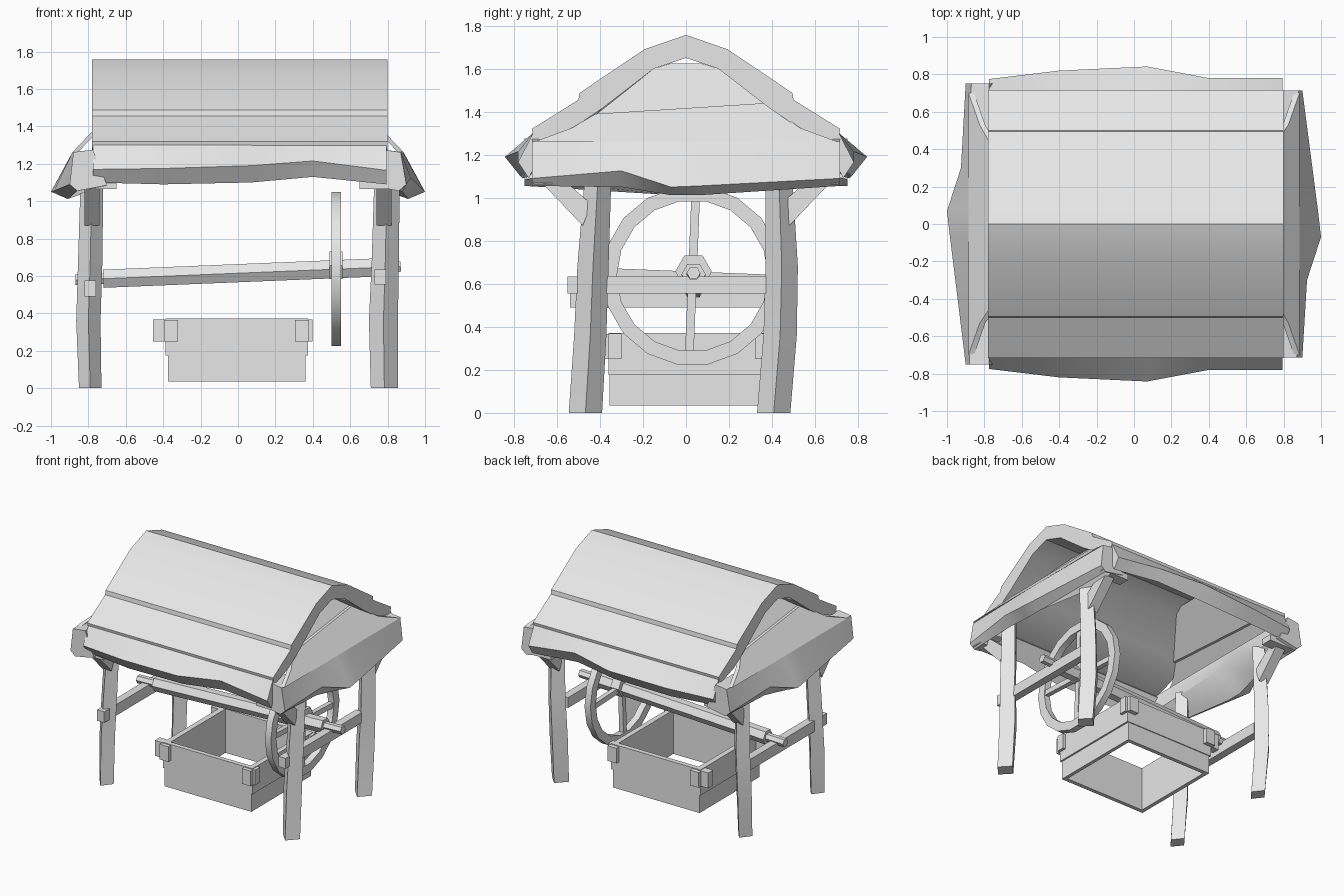
import bpy, bmesh, math
from mathutils import Vector, Matrix

if "Cube" in bpy.data.objects:
    bpy.data.objects.remove(bpy.data.objects["Cube"])

wood = bpy.data.materials.new("plain_grey")
wood.diffuse_color = (0.8, 0.8, 0.8, 1)
wood.use_nodes = True
wood.node_tree.nodes["Principled BSDF"].inputs["Base Color"].default_value = wood.diffuse_color


def finish(name, bm):
    bmesh.ops.remove_doubles(bm, verts=bm.verts, dist=1e-5)
    bmesh.ops.recalc_face_normals(bm, faces=bm.faces)
    me = bpy.data.meshes.new(name)
    bm.to_mesh(me)
    bm.free()
    me.materials.append(wood)
    ob = bpy.data.objects.new(name, me)
    bpy.context.collection.objects.link(ob)
    bpy.ops.object.select_all(action='DESELECT')
    ob.select_set(True)
    bpy.context.view_layer.objects.active = ob
    bpy.ops.object.shade_smooth_by_angle(angle=math.radians(32))
    return ob


def loft(name, rings, caps=True, closed=False):
    """Skin a list of equal-length rings of points."""
    bm = bmesh.new()
    vs = [[bm.verts.new(p) for p in r] for r in rings]
    n = len(vs[0])
    for k in range(len(vs) if closed else len(vs) - 1):
        a, b = vs[k], vs[(k + 1) % len(vs)]
        for i in range(n):
            j = (i + 1) % n
            bm.faces.new((a[i], a[j], b[j], b[i]))
    if caps and not closed:
        bm.faces.new(vs[0])
        bm.faces.new(vs[-1])
    return finish(name, bm)


def rect(z, x0, x1, y0, y1):
    return [(x0, y0, z), (x1, y0, z), (x1, y1, z), (x0, y1, z)]


def diamond(z, x0, x1, y0, y1):
    xm, ym = (x0 + x1) / 2, (y0 + y1) / 2
    return [(x0, ym, z), (xm, y0, z), (x1, ym, z), (xm, y1, z)]


def box(name, x0, x1, y0, y1, z0, z1):
    return loft(name, [rect(z0, x0, x1, y0, y1), rect(z1, x0, x1, y0, y1)])


def rod(name, a, b, radius, sides=6):
    a, b = Vector(a), Vector(b)
    q = (b - a).to_track_quat('Z', 'Y')
    ring = [q @ Vector((radius * math.cos(t), radius * math.sin(t), 0))
            for t in (2 * math.pi * i / sides for i in range(sides))]
    return loft(name, [[a + v for v in ring], [b + v for v in ring]])


# four crooked legs standing cornerwise: heights, then x and y spans
LEG_Z = (0, 0.36, 0.68, 1.16)
LEG_X = {"left": ((-.85, -.73), (-.865, -.735), (-.855, -.725), (-.84, -.72)),
         "right": ((.71, .855), (.70, .855), (.715, .86), (.73, .865))}
LEG_Y = {"front": ((-.545, -.39), (-.52, -.37), (-.505, -.36), (-.465, -.345)),
         "back": ((.33, .485), (.36, .515), (.37, .52), (.37, .49))}
for sx, xs in LEG_X.items():
    for sy, ys in LEG_Y.items():
        loft(f"{sy}_{sx}_leg", [diamond(z, *x, *y) for z, x, y in zip(LEG_Z, xs, ys)])

# diagonal braces and corner blocks under the eaves
for sx in (-1, 1):
    for sy in (-1, 1):
        x0, x1 = sorted((sx * .74, sx * .82))
        prof = [(.44, .97), (.61, 1.12), (.68, 1.08), (.48, .87)]
        loft("eave_brace", [[(x, sy * y, z) for y, z in prof] for x in (x0, x1)])
        x0, x1 = sorted((sx * .65, sx * .88))
        y0, y1 = sorted((sy * .62, sy * .71))
        box("corner_block", x0, x1, y0, y1, 1.065, 1.11)

# side rails whose ends poke through the front legs
box("left_rail", -.82, -.76, -.54, .40, .49, .575)
box("right_rail", .73, .79, -.55, .39, .555, .635)

# winding axle with thin end pegs
AY = .035
def axle_z(x):
    return .615 + .041 * x
rod("axle", (-.72, AY, axle_z(-.72)), (.72, AY, axle_z(.72)), .056)
rod("axle_peg", (-.87, AY, axle_z(-.87)), (.87, AY, axle_z(.87)), .032)

# crank wheel: rim, hub and four spokes
WX, WZ, N = .525, .637, 18
rings = []
for i in range(N):
    t = 2 * math.pi * i / N
    rings.append([(WX + dx, AY - .005 + r * math.cos(t), WZ + r * math.sin(t))
                  for dx, r in ((-.025, .352), (.025, .352), (.025, .418), (-.025, .418))])
loft("wheel_rim", rings, closed=True)
rod("wheel_hub", (WX - .035, AY, WZ + .02), (WX + .035, AY, WZ + .02), .085)
for k in range(4):
    m = Matrix.Translation((WX, AY - .005, WZ)) @ Matrix.Rotation(k * math.pi / 2 - .04, 4, 'X')
    ob = box("wheel_spoke", -.018, .018, -.02, .02, .04, .37)
    ob.data.transform(m)


# open bottomless basin made of two board courses
IN = (-.345, .335, -.325, .34)
def frame(name, x0, x1, y0, y1, z0, z1):
    loft(name, [rect(z0, x0, x1, y0, y1), rect(z1, x0, x1, y0, y1),
                rect(z1, *IN), rect(z0, *IN)], closed=True)
frame("basin_lower_boards", -.375, .362, -.355, .37, .035, .175)
frame("basin_upper_boards", -.387, .375, -.36, .377, .175, .372)
for sx, cx in ((-1, -.395), (1, .38)):
    for sy, cy in ((-1, -.36), (1, .38)):
        out = .06 if sx < 0 else .018
        x0, x1 = sorted((cx + sx * out, cx - sx * .03))
        y0, y1 = sorted((cy, cy - sy * .06))
        box("basin_side_clamp", x0, x1, y0, y1, .25, .368)
        x0, x1 = sorted((cx, cx - sx * .075))
        y0, y1 = sorted((cy + sy * .03, cy - sy * .03))
        box("basin_end_clamp", x0, x1, y0, y1, .25, .366)

# arched roof shell with stepped courses
half_out = [(.71, 1.285), (.717, 1.32), (.50, 1.455), (.495, 1.487), (.193, 1.69)]
half_in = [(.15, 1.60), (.39, 1.415), (.53, 1.32), (.68, 1.27)]
outer = half_out + [(0, 1.757)] + [(-y, z) for y, z in reversed(half_out)]
inner = list(reversed(half_in)) + [(0, 1.65)] + [(-y, z) for y, z in half_in]
bm = bmesh.new()
strips = [[[bm.verts.new((x, y, z)) for y, z in p] for p in (outer, inner)]
          for x in (-.78, .80)]
(oa, ia), (ob_, ib) = strips
for a, b in ((oa, ob_), (ia, ib)):
    for i in range(len(a) - 1):
        bm.faces.new((a[i], a[i + 1], b[i + 1], b[i]))
for o, n in strips:
    # end faces: match each outer point with an inner one
    pair = [0, 0, 1, 2, 3, 4, 5, 6, 7, 8, 8]
    for i in range(len(o) - 1):
        p, q = pair[i], pair[i + 1]
        bm.faces.new([o[i], o[i + 1]] + [n[k] for k in range(q, p - 1, -1)])
for k in (0, -1):
    bm.faces.new((oa[k], ob_[k], ib[k], ia[k]))
finish("roof_shell", bm)

# drooping eaves: x, outer edge (y, z), underside (y, z)
EAVE = ((-.775, .775, 1.17, .72, 1.10), (-.4, .82, 1.175, .76, 1.09),
        (.07, .842, 1.19, .77, 1.10), (.4, .78, 1.215, .74, 1.13),
        (.795, .78, 1.165, .73, 1.09))
for s, nm in ((-1, "front_eave"), (1, "back_eave")):
    loft(nm, [[(x, s * .712, 1.30), (x, s * oy, oz), (x, s * uy, uz), (x, s * .66, 1.25)]
              for x, oy, oz, uy, uz in EAVE])

# drooping gable skirts: y, top x, outer (x, z), underside (x, z), inner (x, z)
SKIRT = ((-1, .87, .90, 1.09, .86, 1.055, .70, 1.085), (-.30, .88, .925, 1.125, .88, 1.05, .79, 1.19),
         (-.07, .885, 1.0, 1.05, .91, 1.012, .79, 1.19), (.06, .885, .985, 1.055, .91, 1.012, .79, 1.19),
         (1, .88, .90, 1.09, .86, 1.055, .70, 1.085))
for s, nm, end in ((1, "right", .715), (-1, "left", .75)):
    rings = []
    for y, tx, ox, oz, ux, uz, nx, nz in SKIRT:
        y = max(-end, min(end, y))
        prof = ((tx, 1.262), (ox, oz), (ux, uz), (nx, nz), (.775, 1.275))
        rings.append([(s * x, s * y, z) for x, z in prof])
    loft(nm + "_gable_skirt", rings)

    # leaning gable boards closing the arch; the upper board is set back
    def board(name, pts, back):
        def lean(z):
            return .885 - (z - 1.262) * .95 - back
        loft(name, [[(s * (lean(z) - d), s * y, z) for y, z in pts] for d in (0, .03)])
    board(nm + "_gable_lower_board",
          [(-.70, 1.262), (.70, 1.262), (.53, 1.325), (.37, 1.44), (-.42, 1.39), (-.53, 1.325)], 0)
    board(nm + "_gable_upper_board",
          [(-.44, 1.37), (.41, 1.40), (.15, 1.60), (.07, 1.625), (-.07, 1.625), (-.15, 1.60)], .02)
